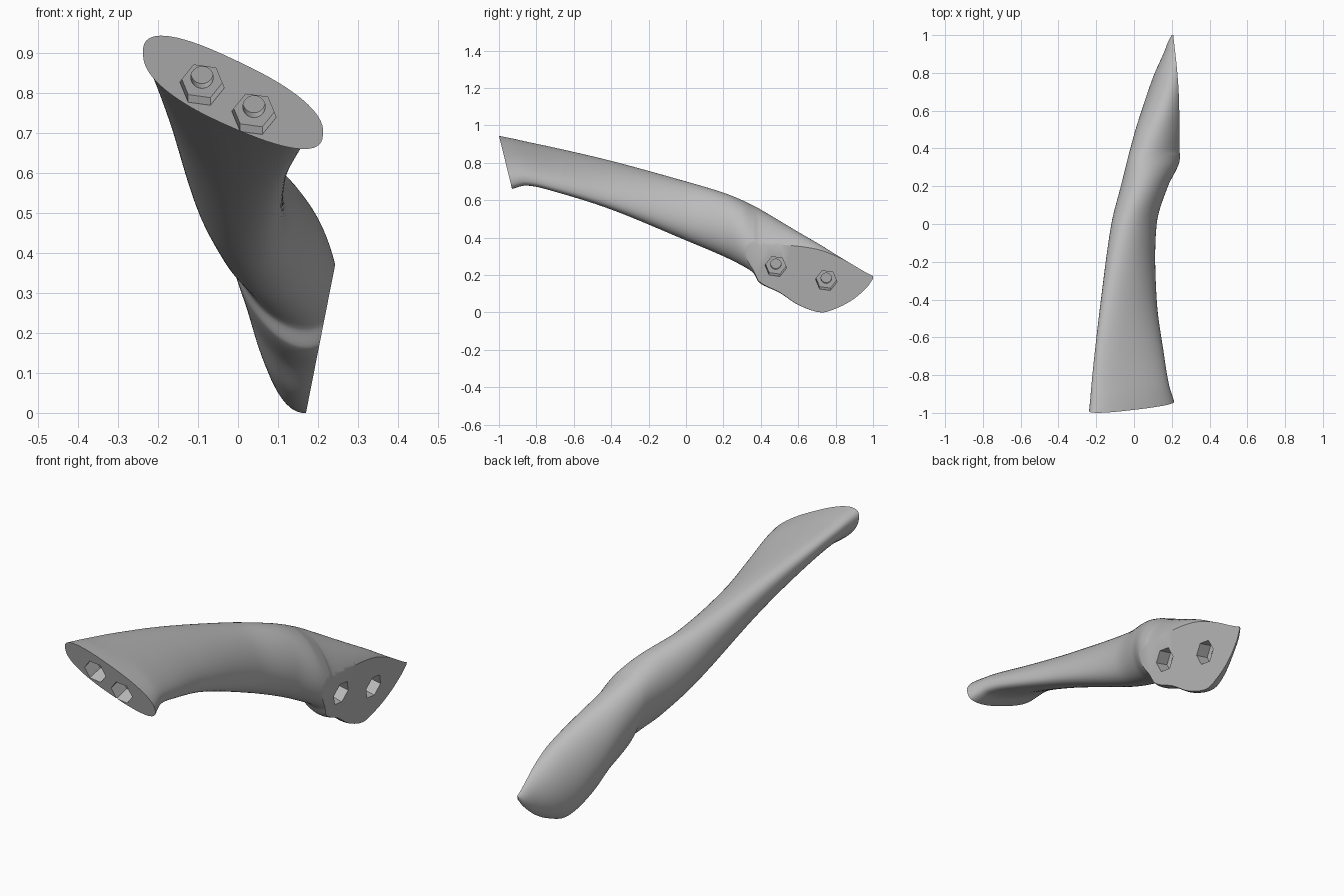
import bpy, bmesh
from math import cos, sin, radians, pi, copysign
from mathutils import Vector, Matrix

cube = bpy.data.objects.get("Cube")
if cube:
    bpy.data.objects.remove(cube)

SIDES = 64
STEPS = 8

# Stations along the arm: y, left x, right x, top z, bottom z, skew angle
STATIONS = [
    (-1.06, -.245, .25, .955, .625, 140),
    (-.93, -.232, .21, .93, .66, 140),
    (-.85, -.225, .185, .912, .678, 140),
    (-.7, -.21, .16, .88, .645, 138),
    (-.4, -.175, .12, .81, .55, 128),
    (0, -.12, .12, .70, .385, 110),
    (.2, -.07, .18, .64, .30, 102),
    (.3, -.045, .23, .60, .25, 108),
    (.36, -.03, .25, .57, .21, 114),
    (.39, -.022, .255, .555, .16, 114),
    (.5, .008, .265, .49, .105, 106),
    (.6, .04, .27, .43, .04, 95),
    (.72, .08, .272, .36, 0, 84),
    (.8, .11, .27, .31, .02, 80),
    (.9, .155, .268, .25, .07, 78),
    (.97, .183, .24, .21, .135, 78),
    (1, .2, .215, .195, .18, 78),
]

FRONT_POINT, FRONT_NORMAL = Vector((0, -1, .945)), Vector((0, -1, -.245)).normalized()
SIDE_POINT, SIDE_NORMAL = Vector((.17, 0, 0)), Vector((1, 0, -.197)).normalized()


def tangent(i, k):
    a, b = STATIONS[max(i - 1, 0)], STATIONS[min(i + 1, len(STATIONS) - 1)]
    return (b[k] - a[k]) / (b[0] - a[0])


def blend(i, t):
    """Smooth values between station i and the next one."""
    a, b = STATIONS[i], STATIONS[i + 1]
    h = b[0] - a[0]
    row = [a[0] + h * t]
    for k in range(1, len(a)):
        row.append((2 * t**3 - 3 * t**2 + 1) * a[k] + (t**3 - 2 * t**2 + t) * h * tangent(i, k)
                   + (3 * t**2 - 2 * t**3) * b[k] + (t**3 - t**2) * h * tangent(i + 1, k))
    return row


def fit(values, low, high):
    a, b = min(values), max(values)
    return [low + (v - a) / (b - a) * (high - low) for v in values]


def section(y, left, right, top, bottom, skew):
    """Skewed rounded outline that fills the given box."""
    power = min(1, .8 + .2 * (y + 1))
    soft = lambda v: copysign(abs(v) ** power, v)
    angles = [2 * pi * n / SIDES for n in range(SIDES)]
    u = [soft(cos(a)) for a in angles]
    v = [soft(sin(a)) for a in angles]
    s = radians(skew)
    xs = fit(u, left, right)
    zs = fit([cos(s) * p + sin(s) * q for p, q in zip(u, v)], bottom, top)
    return [Vector((x, y, z)) for x, z in zip(xs, zs)]


def make_object(name, bm):
    bmesh.ops.recalc_face_normals(bm, faces=bm.faces)
    mesh = bpy.data.meshes.new(name)
    bm.to_mesh(mesh)
    bm.free()
    ob = bpy.data.objects.new(name, mesh)
    bpy.context.collection.objects.link(ob)
    return ob


# Lofted arm, trimmed by the two flat mounting faces
bm = bmesh.new()
rows = [blend(i, j / STEPS) for i in range(len(STATIONS) - 1) for j in range(STEPS)]
rows.append(STATIONS[-1])
rings = [[bm.verts.new(p) for p in section(*row)] for row in rows]
for a, b in zip(rings, rings[1:]):
    for n in range(SIDES):
        m = (n + 1) % SIDES
        bm.faces.new((a[n], a[m], b[m], b[n]))
bm.faces.new(rings[0])
bm.faces.new(rings[-1])
for point, normal in ((FRONT_POINT, FRONT_NORMAL), (SIDE_POINT, SIDE_NORMAL)):
    bmesh.ops.bisect_plane(bm, geom=bm.verts[:] + bm.edges[:] + bm.faces[:],
                           plane_co=point, plane_no=normal, clear_outer=True)
    bmesh.ops.holes_fill(bm, edges=[e for e in bm.edges if e.is_boundary], sides=0)
bmesh.ops.remove_doubles(bm, verts=bm.verts, dist=.0003)
arm = make_object("bracket_arm", bm)


def cut(centre, normal, sides, radius, depth):
    """Sink a prism into the arm, square to a mounting face."""
    across = Vector((0, 0, 1)).cross(normal).normalized()
    up = normal.cross(across)
    frame = Matrix((across, up, normal)).transposed().to_4x4()
    lift = .03
    frame.translation = centre + normal * (lift - depth) / 2
    spin = Matrix.Rotation(radians(90 - 8), 4, 'Z')
    tool = bmesh.new()
    bmesh.ops.create_cone(tool, cap_ends=True, segments=sides, radius1=radius,
                          radius2=radius, depth=depth + lift, matrix=frame @ spin)
    cutter = make_object("pocket_cutter", tool)
    cutter.hide_render = True
    mod = arm.modifiers.new("pocket", 'BOOLEAN')
    mod.operation, mod.solver, mod.object = 'DIFFERENCE', 'EXACT', cutter
    bpy.ops.object.modifier_apply(modifier=mod.name)
    bpy.data.objects.remove(cutter)


bpy.context.view_layer.objects.active = arm
arm.select_set(True)

# Hexagonal nut pockets with a round bolt hole in the floor of each
for x, z in ((-.09, .82), (.04, .747)):
    centre = Vector((x, -1 + .245 * (.945 - z), z))
    cut(centre, FRONT_NORMAL, 6, .056, .08)
    cut(centre, FRONT_NORMAL, 32, .028, .13)
for y, z in ((.48, .245), (.75, .17)):
    centre = Vector((.17 + .197 * z, y, z))
    cut(centre, SIDE_NORMAL, 6, .058, .065)
    cut(centre, SIDE_NORMAL, 32, .028, .085)

# Single plain grey
grey = bpy.data.materials.new("plain grey")
grey.use_nodes = True
colour = (.5, .5, .5, 1)
grey.diffuse_color = colour
grey.node_tree.nodes["Principled BSDF"].inputs["Base Color"].default_value = colour
arm.data.materials.clear()
arm.data.materials.append(grey)
bpy.ops.object.shade_smooth_by_angle(angle=radians(35))
